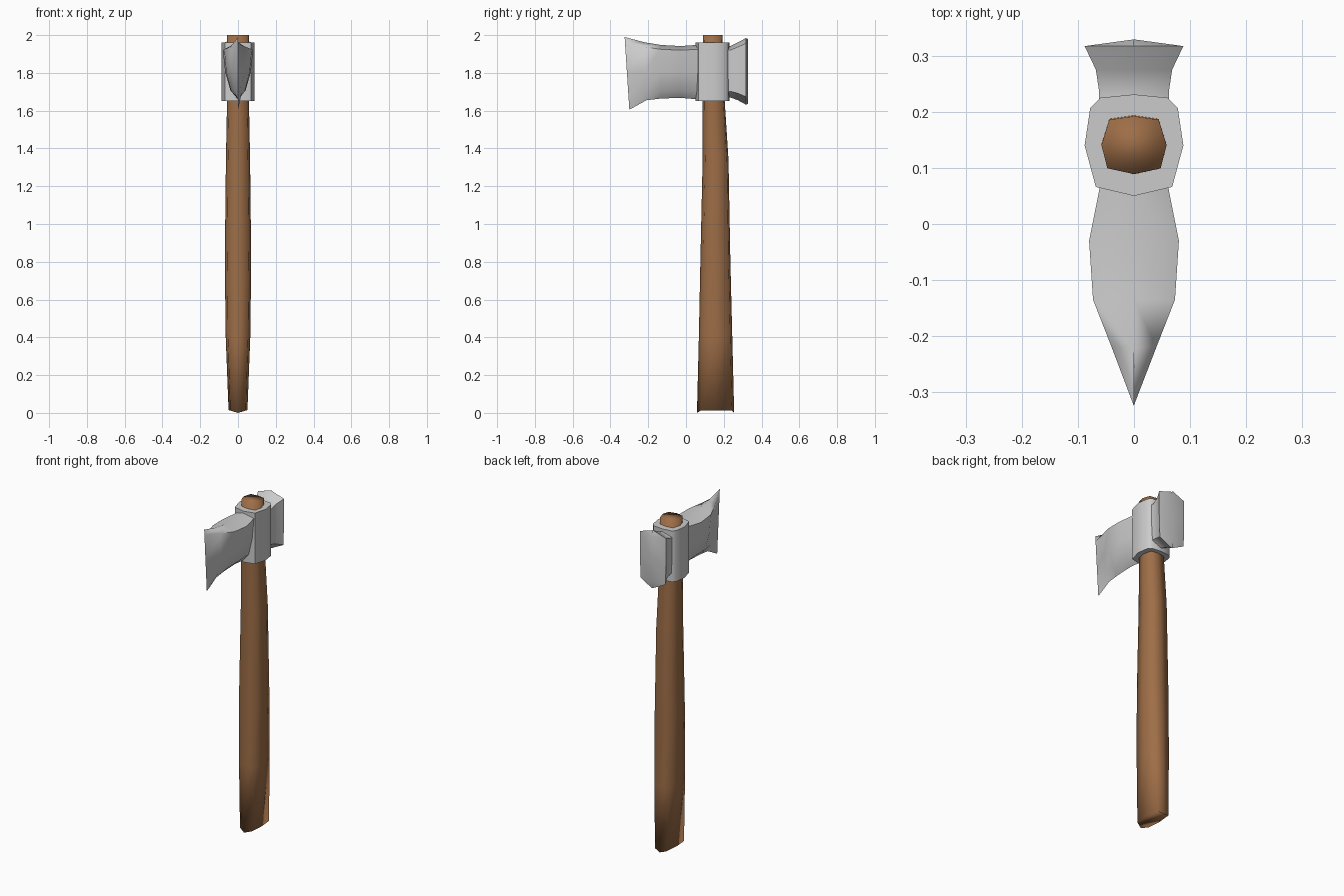
import bpy, bmesh, math

if "Cube" in bpy.data.objects:
    bpy.data.objects.remove(bpy.data.objects["Cube"])


def material(name, rgb):
    m = bpy.data.materials.new(name)
    m.use_nodes = True
    m.diffuse_color = (*rgb, 1)
    m.node_tree.nodes["Principled BSDF"].inputs["Base Color"].default_value = (*rgb, 1)
    return m


steel = material("grey steel", (0.6, 0.6, 0.6))
wood = material("brown wood", (0.34, 0.155, 0.063))


def mirrored(half):
    """Close a half outline, running from centre to centre, across x = 0."""
    return half + [(-x, y, z) for x, y, z in half[-2:0:-1]]


def loft(name, rings, mat, angle):
    """Skin a row of matching rings, cap both ends and smooth the result."""
    bm = bmesh.new()
    rows = [[bm.verts.new(p) for p in ring] for ring in rings]
    n = len(rows[0])
    for a, b in zip(rows, rows[1:]):
        for i in range(n):
            j = (i + 1) % n
            bm.faces.new((a[i], a[j], b[j], b[i]))
    bm.faces.new(rows[0])
    bm.faces.new(rows[-1])
    bmesh.ops.remove_doubles(bm, verts=bm.verts, dist=0.0005)
    bmesh.ops.recalc_face_normals(bm, faces=bm.faces)
    mesh = bpy.data.meshes.new(name)
    bm.to_mesh(mesh)
    bm.free()
    mesh.materials.append(mat)
    ob = bpy.data.objects.new(name, mesh)
    bpy.context.collection.objects.link(ob)
    bpy.ops.object.select_all(action='DESELECT')
    ob.select_set(True)
    bpy.context.view_layer.objects.active = ob
    bpy.ops.object.shade_smooth_by_angle(angle=math.radians(angle))
    return ob


# Handle: eight-sided section as (width fraction, depth fraction)
SECTION = [(0, 0), (0.82, 0.1), (1, 0.5), (0.76, 0.94), (0, 1)]


def handle_ring(z, w, front, back, sag=0):
    return mirrored([(w * u, front + (back - front) * v, z + sag * u) for u, v in SECTION])


loft("handle", [
    handle_ring(0, 0.05, 0.058, 0.255, 0.015),
    handle_ring(0.4, 0.065, 0.068, 0.245),
    handle_ring(0.8, 0.07, 0.076, 0.235),
    handle_ring(1.34, 0.064, 0.088, 0.225),
    handle_ring(1.65, 0.058, 0.087, 0.205),
    handle_ring(2.0, 0.058, 0.089, 0.192),
], wood, 180)

# Collar: the eye of the head, wrapped around the handle
EYE = [(0, 0.05), (0.068, 0.066), (0.088, 0.14), (0.078, 0.207), (0.06, 0.225), (0, 0.231)]
loft("head_collar", [mirrored([(x, y, z) for x, y in EYE]) for z in (1.65, 1.96)], steel, 50)


# Blade and poll: sections across y, as (width fraction, height fraction)
def head_ring(profile, y, w, top, bottom, lean=0):
    return mirrored([(w * u, y + lean * (1 - v), bottom + (top - bottom) * v)
                     for u, v in profile])


LEAF = [(0, 1), (1, 0.92), (0.85, 0.5), (0.5, 0.14), (0, 0)]
loft("blade", [head_ring(LEAF, *r) for r in (
    (0.1, 0.06, 1.95, 1.655),
    (0.06, 0.062, 1.948, 1.66),
    (-0.03, 0.08, 1.942, 1.668),
    (-0.135, 0.073, 1.948, 1.664),
    (-0.22, 0.04, 1.962, 1.655, 0.01),
    (-0.325, 0, 1.99, 1.605, 0.025),
)], steel, 60)

BLOCK = [(0, 1), (1, 0.92), (1, 0.5), (0.95, 0.12), (0, 0)]
loft("poll", [head_ring(BLOCK, *r) for r in (
    (0.19, 0.064, 1.955, 1.656),
    (0.235, 0.062, 1.942, 1.67),
    (0.275, 0.068, 1.962, 1.655),
    (0.317, 0.088, 1.984, 1.632),
    (0.329, 0, 1.98, 1.636),
)], steel, 45)
